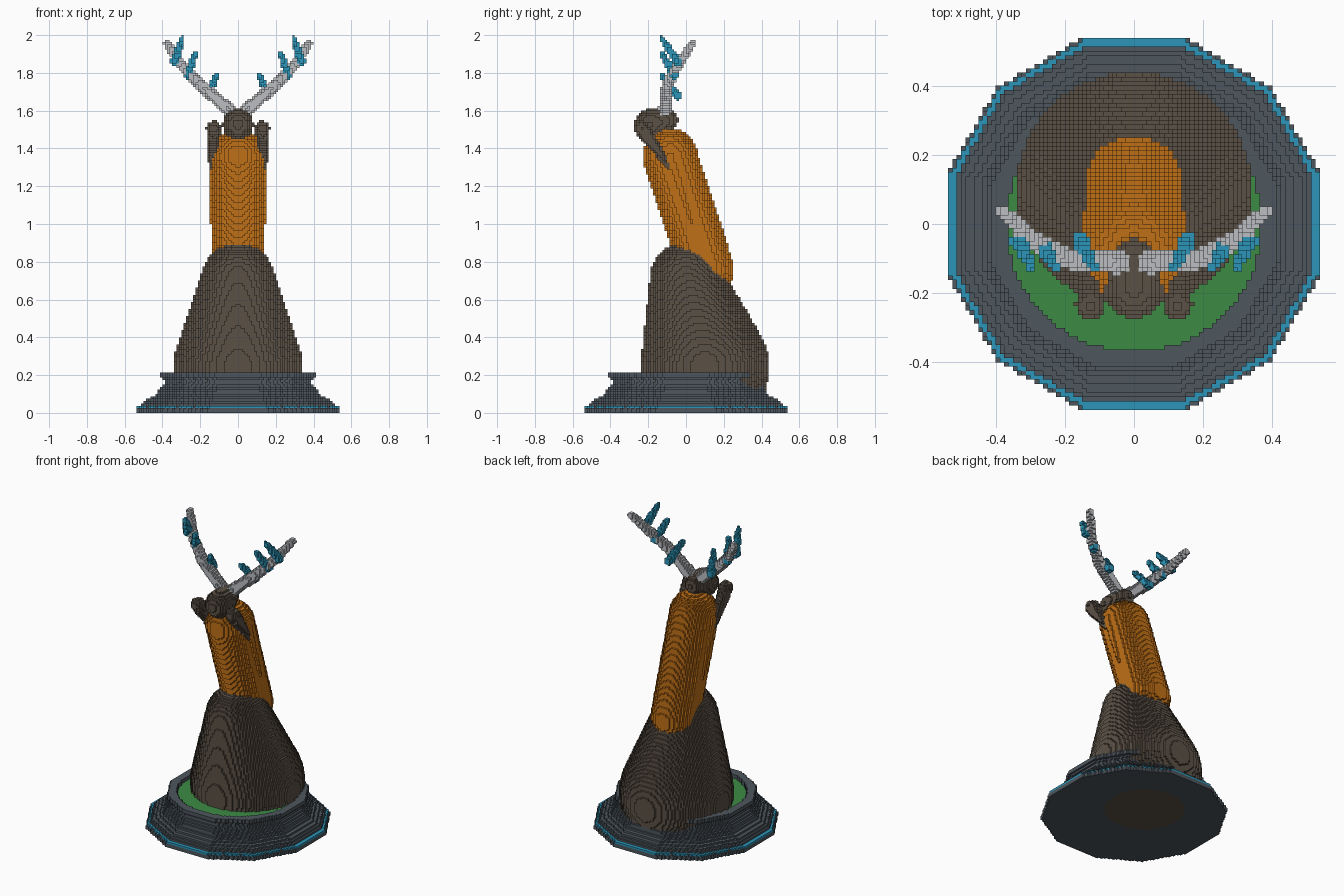
import bpy
import math
from mathutils import Vector

cube = bpy.data.objects.get("Cube")
if cube:
    bpy.data.objects.remove(cube)

VOXEL = 0.0125   # edge of one block
owner = {}       # block index -> part name, shared so parts never overlap
part_material = {}


def material(name, colour):
    mat = bpy.data.materials.new(name)
    mat.use_nodes = True
    rgba = (*colour, 1)
    mat.diffuse_color = rgba
    mat.node_tree.nodes["Principled BSDF"].inputs["Base Color"].default_value = rgba
    return mat


slate = material("slate_grey", (0.075, 0.092, 0.11))
brown = material("dark_brown", (0.105, 0.082, 0.06))
orange = material("burnt_orange", (0.53, 0.16, 0.008))
silver = material("pale_grey", (0.5, 0.51, 0.54))
blue = material("sky_blue", (0.025, 0.3, 0.48))
green = material("grass_green", (0.045, 0.26, 0.06))


def fill(name, mat, inside, low, high):
    """Claim every free block in a box whose centre passes the inside test."""
    part_material[name] = mat
    low = [math.floor(c / VOXEL) for c in low]
    high = [math.ceil(c / VOXEL) for c in high]
    low[2] = max(low[2], 0)
    for i in range(low[0], high[0]):
        for j in range(low[1], high[1]):
            for k in range(low[2], high[2]):
                if (i, j, k) not in owner and inside(
                        (i + 0.5) * VOXEL, (j + 0.5) * VOXEL, (k + 0.5) * VOXEL):
                    owner[i, j, k] = name


def round_cone(name, mat, start, end, r0, r1):
    """Hull of two spheres of radius r0 and r1."""
    a, b = Vector(start), Vector(end)
    length = (b - a).length
    axis = (b - a) / length
    slope = (r1 - r0) / length
    lean = slope / math.sqrt(1 - slope * slope)

    def inside(x, y, z):
        p = Vector((x, y, z)) - a
        along = p.dot(axis)
        across = math.sqrt(max(p.length_squared - along * along, 0))
        s = min(max(along + across * lean, 0), length)
        return math.hypot(along - s, across) < r0 + slope * s

    low = [min(a[n] - r0, b[n] - r1) for n in range(3)]
    high = [max(a[n] + r0, b[n] + r1) for n in range(3)]
    fill(name, mat, inside, low, high)


def mirrored(name, mat, start, end, r0, r1):
    for side, s in (("left", 1), ("right", -1)):
        round_cone(f"{side}_{name}", mat, (s * start[0], *start[1:]),
                   (s * end[0], *end[1:]), r0, r1)


# Body and neck
round_cone("body", brown, (0, 0.1, 0.245), (0, 0, 0.715), 0.34, 0.19)
round_cone("neck", orange, (0, 0.112, 0.76), (0, -0.085, 1.36), 0.143, 0.145)

# Head, with a drooping ear on each side
round_cone("head", brown, (0, -0.19, 1.527), (0, -0.1, 1.55), 0.083, 0.058)
mirrored("ear", brown, (0.128, -0.235, 1.505), (0.138, -0.085, 1.3), 0.041, 0.017)

# Tines first, so they stand proud of the antlers
tines = [((0.155, -0.045, 1.68), (0.115, -0.13, 1.79)),
         ((0.265, -0.06, 1.79), (0.225, -0.13, 1.905)),
         ((0.335, -0.045, 1.86), (0.295, -0.13, 1.985))]
for root, tip in tines:
    mirrored("tines", blue, root, tip, 0.025, 0.014)

# Curved antlers
path = [(0.045, -0.11, 1.6), (0.19, -0.1, 1.73), (0.29, -0.05, 1.83), (0.378, 0.035, 1.957)]
radii = [0.036, 0.031, 0.027, 0.02]
for n in range(3):
    mirrored("antler", silver, path[n], path[n + 1], radii[n], radii[n + 1])


# Twelve-sided plinth: height and half-width between flats
profile = [(0, 0.54), (0.027, 0.54), (0.04, 0.52), (0.06, 0.5), (0.09, 0.445),
           (0.14, 0.4), (0.165, 0.39), (0.18, 0.395), (0.19, 0.415), (0.212, 0.415)]
normals = [(math.cos(n * math.pi / 6), math.sin(n * math.pi / 6)) for n in range(12)]


def profile_width(z):
    for (z0, w0), (z1, w1) in zip(profile, profile[1:]):
        if z <= z1:
            return w0 + (w1 - w0) * (z - z0) / (z1 - z0)
    return 0


def flat_distance(x, y):
    return max(x * nx + y * ny for nx, ny in normals)


def in_turf(x, y, z):
    return math.hypot(x, y) < 0.368


def in_trim(x, y, z):
    return flat_distance(x, y) < 0.532


def in_plinth(x, y, z):
    if z > 0.188 and math.hypot(x, y) < 0.368:
        return False
    return flat_distance(x, y) < profile_width(z)


fill("turf", green, in_turf, (-0.4, -0.4, 0.15), (0.4, 0.4, 0.1875))
fill("plinth_trim", blue, in_trim, (-0.55, -0.55, 0.025), (0.55, 0.55, 0.0375))
fill("plinth", slate, in_plinth, (-0.55, -0.55, 0), (0.55, 0.55, 0.2125))


# Skin the outside of the blocks, one object per part
CORNERS = [(0, 0), (1, 0), (1, 1), (0, 1)]


def face_corners(cell, axis, step):
    u, v = (axis + 1) % 3, (axis + 2) % 3
    for du, dv in CORNERS if step > 0 else CORNERS[::-1]:
        c = list(cell)
        c[axis] += step > 0
        c[u] += du
        c[v] += dv
        yield tuple(c)


skins = {name: ({}, []) for name in part_material}
for cell, name in owner.items():
    verts, faces = skins[name]
    for axis in range(3):
        for step in (-1, 1):
            beside = list(cell)
            beside[axis] += step
            if tuple(beside) not in owner:
                faces.append([verts.setdefault(c, len(verts))
                              for c in face_corners(cell, axis, step)])

for name, (verts, faces) in skins.items():
    mesh = bpy.data.meshes.new(name)
    mesh.from_pydata([[c * VOXEL for c in v] for v in verts], [], faces)
    mesh.materials.append(part_material[name])
    obj = bpy.data.objects.new(name, mesh)
    bpy.context.scene.collection.objects.link(obj)
